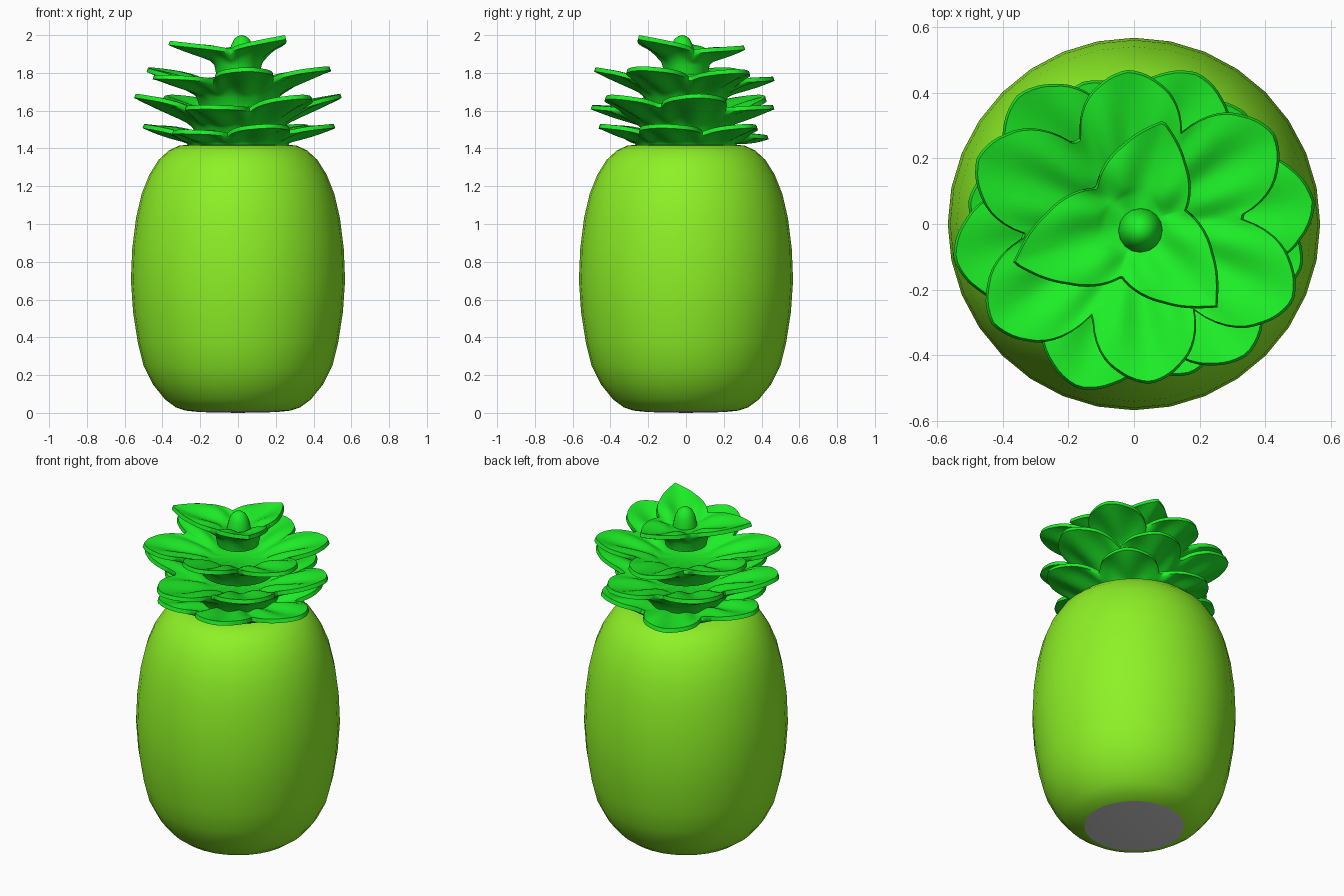
import bpy, bmesh, math

if "Cube" in bpy.data.objects:
    bpy.data.objects.remove(bpy.data.objects["Cube"])


def material(name, rgb):
    m = bpy.data.materials.new(name)
    m.diffuse_color = (*rgb, 1)
    m.use_nodes = True
    m.node_tree.nodes["Principled BSDF"].inputs["Base Color"].default_value = m.diffuse_color
    return m


SKIN = material("skin", (0.27, 0.88, 0.02))
LEAF = material("leaf", (0.012, 0.86, 0.02))


def skin_rings(name, rings, mat, cap_start, cap_end, angle):
    """Bridge successive closed rings of points; caps are None or a centre point."""
    bm = bmesh.new()
    loops = [[bm.verts.new(p) for p in ring] for ring in rings]
    n = len(loops[0])
    for a, b in zip(loops, loops[1:]):
        for i in range(n):
            j = (i + 1) % n
            bm.faces.new((a[i], a[j], b[j], b[i]))
    for centre, loop in ((cap_start, loops[0]), (cap_end, loops[-1])):
        if centre:
            c = bm.verts.new(centre)
            for i in range(n):
                bm.faces.new((loop[i], loop[(i + 1) % n], c))
    bmesh.ops.recalc_face_normals(bm, faces=bm.faces)
    me = bpy.data.meshes.new(name)
    bm.to_mesh(me)
    bm.free()
    ob = bpy.data.objects.new(name, me)
    bpy.context.collection.objects.link(ob)
    if mat:
        me.materials.append(mat)
    bpy.ops.object.select_all(action='DESELECT')
    ob.select_set(True)
    bpy.context.view_layer.objects.active = ob
    bpy.ops.object.shade_smooth_by_angle(angle=math.radians(angle))
    return ob


def circle(r, z, n=32):
    return [(r * math.cos(2 * math.pi * i / n), r * math.sin(2 * math.pi * i / n), z)
            for i in range(n)]


# Fruit body, a lathed barrel
PROFILE = [(0.277, 0.012), (0.33, 0.03), (0.385, 0.07), (0.45, 0.15), (0.5, 0.25),
           (0.53, 0.37), (0.555, 0.53), (0.567, 0.7), (0.56, 0.87), (0.54, 1.03),
           (0.51, 1.16), (0.47, 1.26), (0.42, 1.34), (0.365, 1.39), (0.31, 1.415),
           (0.24, 1.422)]
skin_rings("fruit_body", [circle(r, z) for r, z in PROFILE], SKIN, None, (0, 0, 1.422), 50)

# Grey underside
skin_rings("base_disc", [circle(0.277, 0.012), circle(0.2, 0.004)], None, None, (0, 0, 0), 50)


def leaf_tier(name, stem_r, stem_z, valley_r, valley_z, power, curve, well_z, leaves):
    """Flared cup whose rim is drawn out into leaves: (angle, tip radius, tip z)."""
    n = 144
    thick = 0.022
    rim = []
    half = 180 / len(leaves)
    for i in range(n):
        a = 360 * i / n

        def off(leaf):
            return (a - leaf[0] + 180) % 360 - 180
        leaf = min(leaves, key=lambda l: abs(off(l)))
        u = min(1, abs(off(leaf)) / half)
        k = 1 - u ** power
        k = 0.9 * k + 0.1 * max(0, 1 - 2.5 * u)      # slight point at the tip
        r = valley_r + (leaf[1] - valley_r) * k
        z = valley_z + (leaf[2] - thick - valley_z) * k ** 0.7
        crease = 0.012 * math.cos(math.pi * 2 * u)   # channel along each leaf
        rim.append((math.radians(a), r, z, crease))

    def ring(s, upper):
        pts = []
        for a, r, z, crease in rim:
            if upper:
                inner = stem_r * 0.65
                rr = inner + (r - 0.008 - inner) * s
                zz = well_z + (z + thick - well_z) * s ** 0.7
            else:
                rr = stem_r + (r - stem_r) * s
                zz = stem_z + (z - stem_z) * s ** curve
            zz -= crease * 4 * s * (1 - s)
            pts.append((rr * math.cos(a), rr * math.sin(a), zz))
        return pts

    steps = [0, 0.12, 0.27, 0.45, 0.65, 0.85, 1]
    rings = [circle(stem_r * 0.92, stem_z - 0.05, n)]
    rings += [ring(s, False) for s in steps]
    rings += [ring(s, True) for s in reversed(steps)]
    return skin_rings(name, rings, LEAF, (0, 0, stem_z - 0.05), (0, 0, well_z), 55)


# Crown: four stacked tiers of leaves
leaf_tier("leaf_tier_1", 0.27, 1.425, 0.33, 1.46, 2.4, 0.8, 1.46, [
    (-14, 0.53, 1.53), (45, 0.48, 1.53), (110, 0.46, 1.47),
    (172, 0.51, 1.53), (230, 0.46, 1.5), (-69, 0.49, 1.53)])
leaf_tier("leaf_tier_2", 0.24, 1.51, 0.34, 1.59, 2.4, 0.75, 1.55, [
    (7, 0.555, 1.69), (67, 0.5, 1.63), (132, 0.53, 1.685),
    (191, 0.56, 1.69), (251, 0.53, 1.63), (-49, 0.53, 1.685)])
leaf_tier("leaf_tier_3", 0.22, 1.67, 0.31, 1.745, 2.4, 0.7, 1.7, [
    (33, 0.51, 1.82), (92, 0.47, 1.78), (157, 0.52, 1.83),
    (215, 0.53, 1.79), (-84, 0.49, 1.83), (-26, 0.54, 1.835)])
leaf_tier("leaf_tier_4", 0.125, 1.84, 0.165, 1.9, 0.85, 0.6, 1.89, [
    (74, 0.33, 1.945), (198, 0.39, 1.97), (-45, 0.36, 2.0)])

# Small bud in the middle of the crown
BUD = [(0.07, 1.87), (0.065, 1.91), (0.055, 1.95), (0.04, 1.98), (0.02, 1.995)]
bud = skin_rings("centre_bud", [circle(r, z, 16) for r, z in BUD], LEAF,
                 (0, 0, 1.87), (0, 0, 2.0), 60)
bud.location = (0.02, -0.02, 0)
